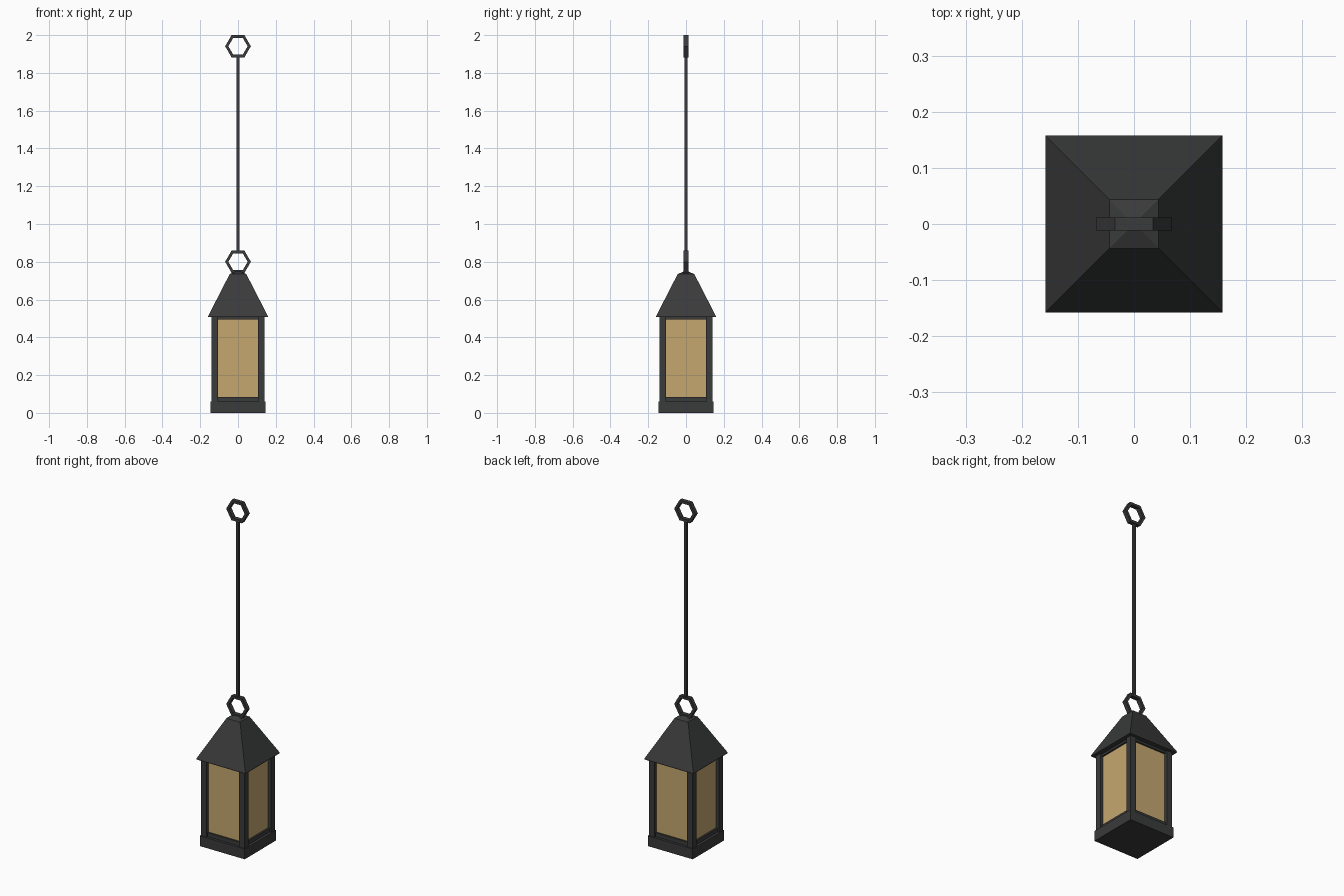
import bpy
import bmesh
from math import cos, sin, pi

if "Cube" in bpy.data.objects:
    bpy.data.objects.remove(bpy.data.objects["Cube"])


def material(name, rgb):
    m = bpy.data.materials.new(name)
    m.use_nodes = True
    m.diffuse_color = (*rgb, 1)
    m.node_tree.nodes["Principled BSDF"].inputs["Base Color"].default_value = (*rgb, 1)
    return m


iron = material("dark iron", (0.042, 0.043, 0.043))
glass = material("amber glass", (0.56, 0.39, 0.16))


def finish(name, bm, mat):
    bmesh.ops.recalc_face_normals(bm, faces=bm.faces)
    mesh = bpy.data.meshes.new(name)
    bm.to_mesh(mesh)
    bm.free()
    mesh.materials.append(mat)
    ob = bpy.data.objects.new(name, mesh)
    bpy.context.collection.objects.link(ob)
    return ob


def box(name, x, y, z, mat):
    """Box from (min, max) pairs on each axis."""
    bm = bmesh.new()
    bmesh.ops.create_cube(bm, size=1)
    for v in bm.verts:
        v.co = [r[0] if c < 0 else r[1] for c, r in zip(v.co, (x, y, z))]
    return finish(name, bm, mat)


def square_stack(name, levels, mat):
    """Closed solid through square sections given as (half width, height)."""
    bm = bmesh.new()
    rings = [[bm.verts.new((sx * h, sy * h, z))
              for sx, sy in ((-1, -1), (1, -1), (1, 1), (-1, 1))] for h, z in levels]
    bm.faces.new(rings[0])
    bm.faces.new(rings[-1])
    for low, high in zip(rings, rings[1:]):
        for i in range(4):
            j = (i + 1) % 4
            bm.faces.new((low[i], low[j], high[j], high[i]))
    return finish(name, bm, mat)


def hex_ring(name, z, outer=0.068, inner=0.051, depth=0.012):
    """Six-sided flat ring standing in the xz plane."""
    bm = bmesh.new()
    section = ((outer, -depth), (outer, depth), (inner, depth), (inner, -depth))
    loops = [[bm.verts.new((r * cos(k * pi / 3), y, z + r * sin(k * pi / 3)))
              for r, y in section] for k in range(6)]
    for k in range(6):
        a, b = loops[k], loops[(k + 1) % 6]
        for i in range(4):
            j = (i + 1) % 4
            bm.faces.new((a[i], a[j], b[j], b[i]))
    return finish(name, bm, iron)


# Base tray and roof with a shallow pointed cap
square_stack("base", [(0.145, 0), (0.145, 0.06)], iron)
square_stack("roof", [(0.14, 0.507), (0.158, 0.507), (0.158, 0.513),
                      (0.044, 0.735), (0.001, 0.753)], iron)

# Corner posts
for sx, side in ((-1, "right"), (1, "left")):
    for sy, end in ((-1, "front"), (1, "back")):
        box(f"post_{end}_{side}", sorted((sx * 0.105, sx * 0.14)),
            sorted((sy * 0.105, sy * 0.14)), (0.055, 0.51), iron)

# Glass pane and rails on each of the four sides
for k, side in enumerate(("front", "left", "back", "right")):
    parts = [
        box(f"pane_{side}", (-0.107, 0.107), (-0.12, -0.114), (0.07, 0.505), glass),
        box(f"lower_rail_{side}", (-0.107, 0.107), (-0.13, -0.108), (0.055, 0.083), iron),
        box(f"upper_rail_{side}", (-0.107, 0.107), (-0.13, -0.108), (0.495, 0.51), iron),
    ]
    for ob in parts:
        ob.rotation_euler.z = k * pi / 2

# Hanging rod between two rings
hex_ring("lower_ring", 0.8)
hex_ring("upper_ring", 1.941)
box("rod", (-0.008, 0.008), (-0.008, 0.008), (0.848, 1.89), iron)
